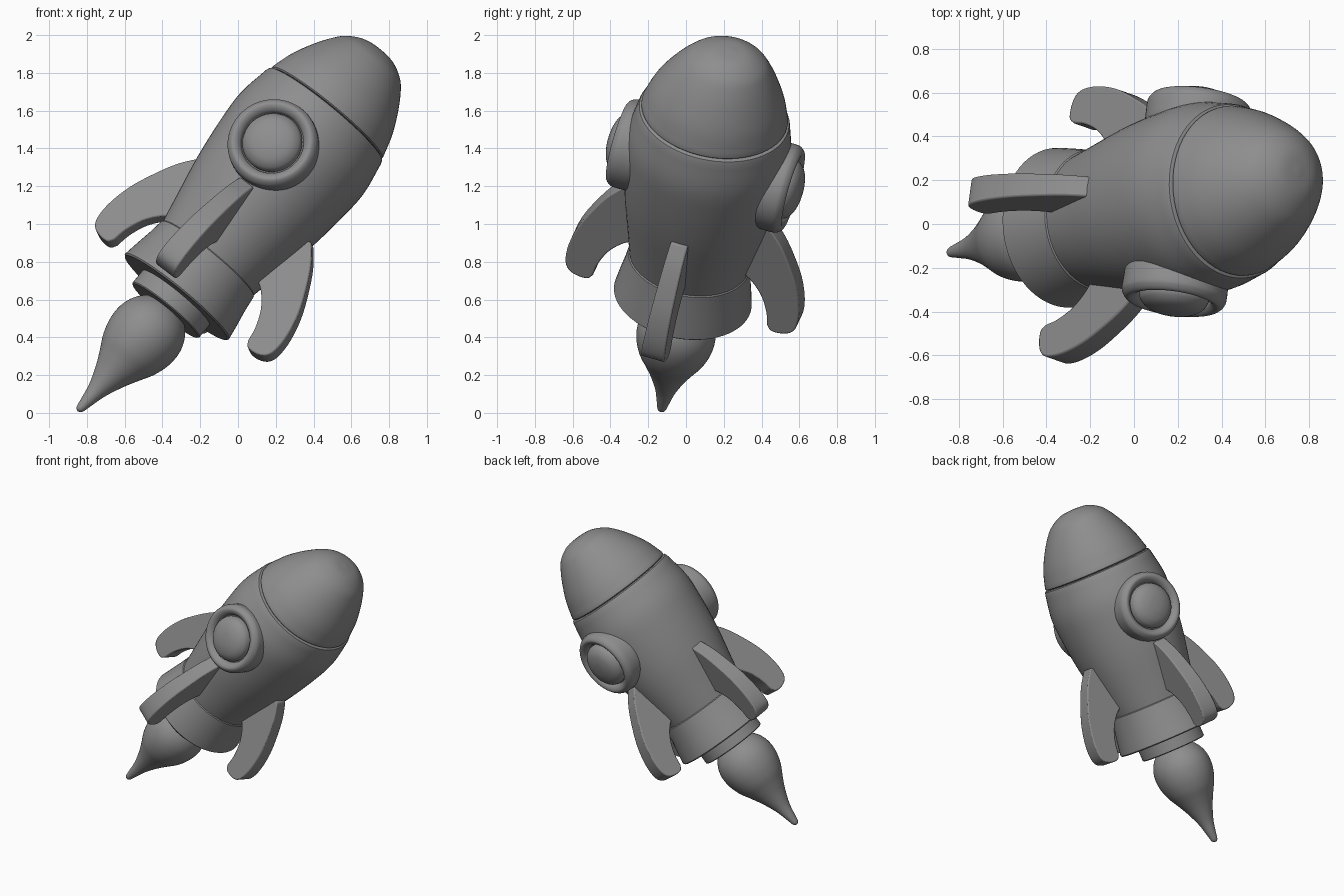
import bpy, bmesh, math
from mathutils import Vector, Matrix

if "Cube" in bpy.data.objects:
    bpy.data.objects.remove(bpy.data.objects["Cube"])

# Rocket frame: tilted axis, window direction and side-fin direction
BASE = Vector((-0.328, -0.018, 0.61))
AXIS = Vector((0.627, 0.133, 0.768)).normalized()
FRONT = Vector((-0.13, -0.95, 0.27))
FRONT = (FRONT - AXIS * FRONT.dot(AXIS)).normalized()
SIDE = AXIS.cross(FRONT).normalized()

GREY = bpy.data.materials.new("dark_grey")
GREY.diffuse_color = (0.27, 0.27, 0.27, 1)
GREY.use_nodes = True
GREY.node_tree.nodes["Principled BSDF"].inputs["Base Color"].default_value = GREY.diffuse_color


def frame(x, y, z, origin):
    m = Matrix((x, y, z)).transposed().to_4x4()
    m.translation = origin
    return m


# Hull parts are slightly wider front to back
ROCKET = frame(FRONT, SIDE, AXIS, BASE) @ Matrix.Diagonal((1.04, 1, 1, 1))


def smooth(pts, n=5):
    """Catmull-Rom curve through 2D points."""
    p = [Vector(q) for q in pts]
    p = [p[0] * 2 - p[1]] + p + [p[-1] * 2 - p[-2]]
    out = []
    for i in range(1, len(p) - 2):
        a, b, c, d = p[i - 1:i + 3]
        for k in range(n):
            t = k / n
            out.append(0.5 * (2 * b + (c - a) * t + (2 * a - 5 * b + 4 * c - d) * t * t
                              + (3 * b - a - 3 * c + d) * t ** 3))
    return out + [p[-2]]


def finish(name, bm, matrix, angle=35):
    bmesh.ops.remove_doubles(bm, verts=bm.verts, dist=1e-5)
    bmesh.ops.recalc_face_normals(bm, faces=bm.faces)
    bm.transform(matrix)
    me = bpy.data.meshes.new(name)
    bm.to_mesh(me)
    bm.free()
    me.materials.append(GREY)
    me.shade_smooth()
    me.set_sharp_from_angle(angle=math.radians(angle))
    ob = bpy.data.objects.new(name, me)
    bpy.context.collection.objects.link(ob)
    return ob


def lathe(name, profile, matrix=ROCKET, steps=64, lean=(0, 0, 0)):
    """Revolve (radius, height) points about local z; lean bends the far end."""
    bm = bmesh.new()
    vs = [bm.verts.new((max(r, 0), 0, h)) for r, h in profile]
    es = [bm.edges.new(e) for e in zip(vs, vs[1:])]
    bmesh.ops.spin(bm, geom=vs + es, cent=(0, 0, 0), axis=(0, 0, 1),
                   angle=2 * math.pi, steps=steps)
    h0, h1 = profile[0][1], profile[-1][1]
    for v in bm.verts:
        v.co += Vector(lean) * ((v.co.z - h0) / (h1 - h0)) ** 2
    return finish(name, bm, matrix)


# Hull, with a rounded-in lip at the nose seam
lathe("body", [(0, 0.2), (0.295, 0.2)] + smooth(
    [(0.305, 0.25), (0.338, 0.42), (0.384, 0.66), (0.413, 0.9), (0.42, 1.07), (0.392, 1.245)])
    + [(0.386, 1.26), (0.372, 1.266), (0, 1.266)])

# Nose cone
lathe("nose_cone", [(0, 1.262), (0.37, 1.268), (0.377, 1.275)] + smooth(
    [(0.377, 1.285), (0.342, 1.40), (0.290, 1.51), (0.235, 1.60), (0.183, 1.66),
     (0.10, 1.706), (0, 1.718)]), lean=(-0.03, 0, 0))

# Tail ring and nozzle
lathe("tail_ring", [(0, 0), (0.347, 0), (0.355, 0.008), (0.342, 0.09), (0.326, 0.18),
                    (0.315, 0.265), (0.308, 0.272), (0, 0.272)])
lathe("nozzle", [(0, -0.09), (0.222, -0.09), (0.228, -0.084), (0.228, 0.02), (0, 0.02)])

# Flame
lathe("flame", smooth(
    [(0, -0.05), (0.10, -0.07), (0.165, -0.13), (0.198, -0.21), (0.199, -0.30),
     (0.174, -0.39), (0.132, -0.47), (0.092, -0.55), (0.053, -0.65), (0.032, -0.74),
     (0.02, -0.79), (0, -0.803)]), lean=(0.012, -0.02, 0))

# Portholes on front and back: rounded rim and domed glass
for label, sign in (("front", 1), ("back", -1)):
    m = frame(SIDE * sign, -AXIS, FRONT * sign, BASE + AXIS * 0.908)
    lathe(label + "_window_rim", [(0, 0.34), (0.235, 0.34)] + smooth(
        [(0.24, 0.36), (0.241, 0.44), (0.232, 0.468), (0.212, 0.486), (0.19, 0.482),
         (0.172, 0.465), (0.165, 0.445)]) + [(0, 0.445)], m)
    lathe(label + "_window_glass", [(0, 0.43), (0.157, 0.43)] + smooth(
        [(0.16, 0.46), (0.148, 0.488), (0.115, 0.515), (0.06, 0.532), (0, 0.537)]), m)

# Four swept fins, thicker toward the tips; outline is (radius, height)
outer = smooth([(0.385, 0.665), (0.46, 0.57), (0.525, 0.45), (0.58, 0.32), (0.61, 0.19),
                (0.612, 0.09), (0.59, 0.035), (0.54, 0.01), (0.485, 0.01), (0.46, 0.04)], 4)
inner = smooth([(0.46, 0.04), (0.445, 0.12), (0.405, 0.215), (0.345, 0.29), (0.29, 0.33)], 4)
outline = [Vector((0.25, 0.64))] + outer + inner[1:] + [Vector((0.25, 0.34))]
fins = {"front_fin": (FRONT, 1.05), "back_fin": (-FRONT, 1.05),
        "right_fin": (SIDE, 1), "left_fin": (-SIDE, 1)}
for name, (out, reach) in fins.items():
    bm = bmesh.new()
    a, b = [[bm.verts.new((r * reach, s * (0.067 - 0.03 * h), h)) for r, h in outline]
            for s in (-1, 1)]
    bm.faces.new(a)
    bm.faces.new(b[::-1])
    n = len(a)
    for i in range(n):
        j = (i + 1) % n
        bm.faces.new((a[i], b[i], b[j], a[j]))
    ob = finish(name, bm, frame(out, AXIS.cross(out), AXIS, BASE + SIDE * 0.013))
    bev = ob.modifiers.new("soft_edges", 'BEVEL')
    bev.width = 0.008
    bev.segments = 2
    bev.limit_method = 'ANGLE'
    bev.angle_limit = math.radians(50)
